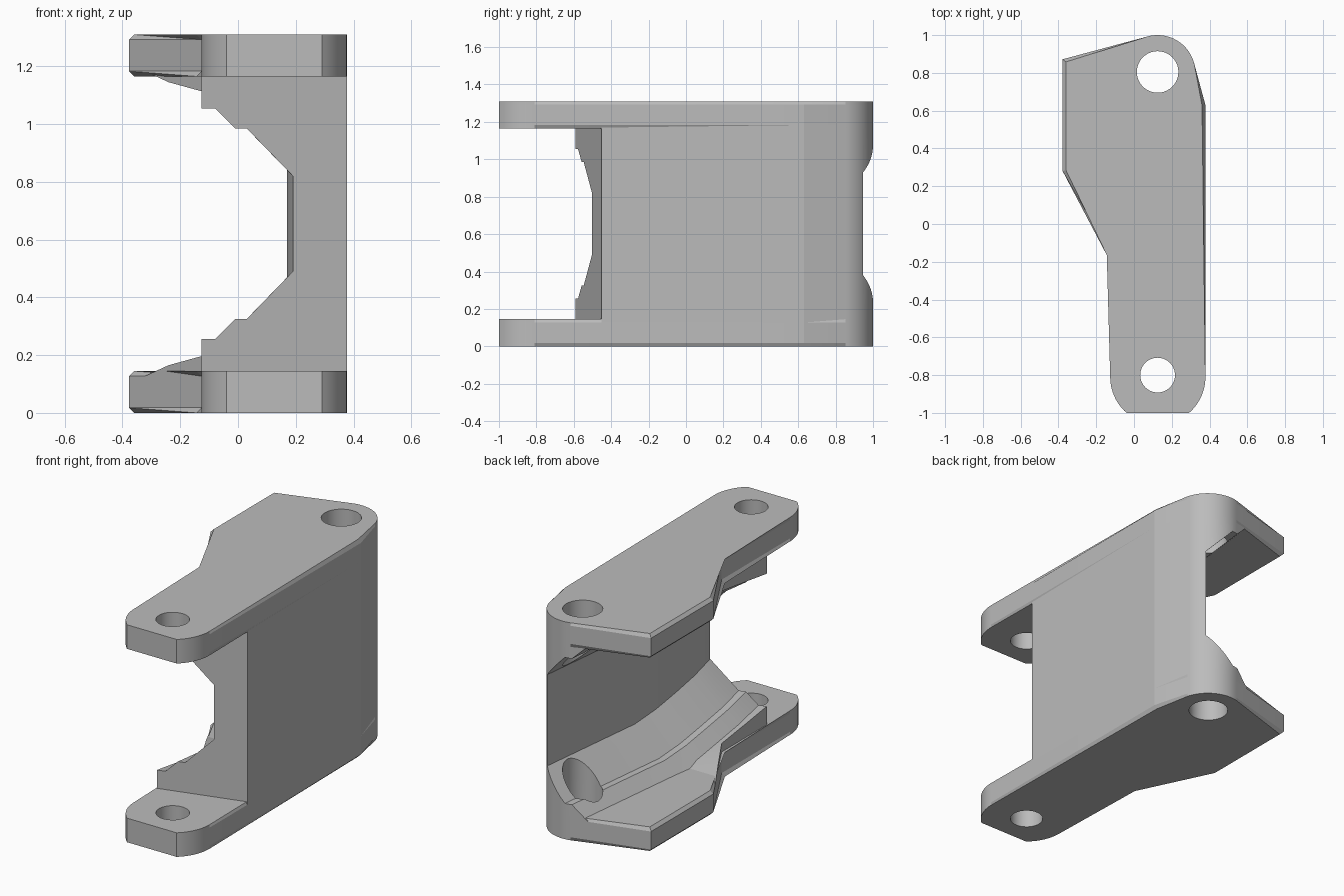
import bpy, bmesh
from math import sin, cos, radians
from mathutils import Vector

cube = bpy.data.objects.get("Cube")
if cube:
    bpy.data.objects.remove(cube)

HEIGHT, PLATE, BEVEL = 1.31, 0.145, 0.018

grey = bpy.data.materials.new("plain_grey")
grey.use_nodes = True
grey.diffuse_color = (0.5, 0.5, 0.5, 1)
grey.node_tree.nodes["Principled BSDF"].inputs["Base Color"].default_value = (0.5, 0.5, 0.5, 1)


def to_object(name, bm):
    bmesh.ops.recalc_face_normals(bm, faces=bm.faces)
    mesh = bpy.data.meshes.new(name)
    bm.to_mesh(mesh)
    bm.free()
    mesh.materials.append(grey)
    obj = bpy.data.objects.new(name, mesh)
    bpy.context.collection.objects.link(obj)
    return obj


def loft(rings):
    """Closed solid through rings of matching points."""
    bm = bmesh.new()
    loops = [[bm.verts.new(p) for p in ring] for ring in rings]
    n = len(loops[0])
    for a, b in zip(loops, loops[1:]):
        for i in range(n):
            bm.faces.new((a[i], a[(i + 1) % n], b[(i + 1) % n], b[i]))
    bm.faces.new(loops[0][::-1])
    bm.faces.new(loops[-1])
    return bm


def prism(outline, z0, z1):
    return loft([[(x, y, z) for x, y in outline] for z in (z0, z1)])


def arc(cx, cy, r, a0, a1, steps):
    angles = [radians(a0 + (a1 - a0) * i / steps) for i in range(steps + 1)]
    return [(cx + r * cos(a), cy + r * sin(a)) for a in angles]


def cut(obj, cutter):
    mod = obj.modifiers.new("cut", "BOOLEAN")
    mod.operation, mod.solver, mod.object = "DIFFERENCE", "EXACT", cutter
    bpy.ops.object.select_all(action="DESELECT")
    bpy.context.view_layer.objects.active = obj
    obj.select_set(True)
    bpy.ops.object.modifier_apply(modifier=mod.name)


# Plan outline: rounded nose, tapered back corner, wide angled flank
outline = (arc(0.126, -0.81, 0.252, 180, 360, 40)
           + [(0.378, 0.63)]
           + arc(0.125, 0.8, 0.2, 15, 105, 20)
           + [(-0.378, 0.872), (-0.378, 0.28), (-0.126, -0.16)])


def make_plate(name, z0):
    bm = prism(outline, z0, z0 + PLATE)
    rims = [e for e in bm.edges if abs(e.verts[0].co.z - e.verts[1].co.z) < 0.001]
    bmesh.ops.bevel(bm, geom=rims, offset=BEVEL, segments=1, affect="EDGES")
    # Flat nose, left unbevelled
    res = bmesh.ops.bisect_plane(bm, geom=bm.verts[:] + bm.edges[:] + bm.faces[:],
                                 plane_co=(0, -1, 0), plane_no=(0, -1, 0), clear_outer=True)
    rim = [g for g in res["geom_cut"] if isinstance(g, bmesh.types.BMEdge)]
    bmesh.ops.holes_fill(bm, edges=rim)
    return to_object(name, bm)


bottom_plate = make_plate("bottom_plate", 0)
top_plate = make_plate("top_plate", HEIGHT - PLATE)
core = to_object("side_wall", prism(outline, PLATE - BEVEL, HEIGHT - PLATE + BEVEL))

# Slanted front opening
slope = 0.277
front_cutter = to_object("front_cutter", prism(
    [(0.7, -0.45 + slope * 0.32), (-0.7, -0.45 - slope * 1.08), (-0.7, -1.5), (0.7, -1.5)],
    -0.2, HEIGHT + 0.2))


# Stepped side channel, widening towards the back
def section(y, wall, drop, tilt, sink):
    lower = [(wall, 0.49 - drop), (wall - 0.16, 0.325 - drop), (wall - 0.2, 0.325 - drop),
             (wall - 0.27 - sink, 0.255 - drop - sink), (-0.8, 0.255 - drop - sink)]
    ring = lower + [(x, HEIGHT - z) for x, z in reversed(lower)]
    return [Vector((x, y + tilt * (x - 0.19), z)) for x, z in ring]


channel_cutter = to_object("channel_cutter", loft([
    section(-0.8, 0.27, -0.03, slope, 0),
    section(-0.5, 0.19, 0, slope, 0),
    section(-0.33, 0.174, 0.03, slope / 2, 0),
    section(-0.15, 0.17, 0.06, 0, 0),
    section(0.04, 0.171, 0.09, 0, 0),
    section(0.23, 0.18, 0.11, 0, 0.03),
    section(1.2, 0.29, 0.11, 0, 0.03)]))

# Pin holes
cutters = [front_cutter, channel_cutter]
for name, y, r in (("front_hole", -0.8, 0.092), ("back_hole", 0.805, 0.11)):
    circle = arc(0.125, y, r, 0, 360, 40)[:-1]
    cutters.append(to_object(name, prism(circle, -0.3, HEIGHT + 0.3)))

for cutter in cutters:
    cut(core, cutter)
for plate in (bottom_plate, top_plate):
    for cutter in cutters[2:]:
        cut(plate, cutter)
for cutter in cutters:
    bpy.data.objects.remove(cutter)

for obj in (core, bottom_plate, top_plate):
    bpy.ops.object.select_all(action="DESELECT")
    bpy.context.view_layer.objects.active = obj
    obj.select_set(True)
    bpy.ops.object.shade_smooth_by_angle(angle=radians(14))
